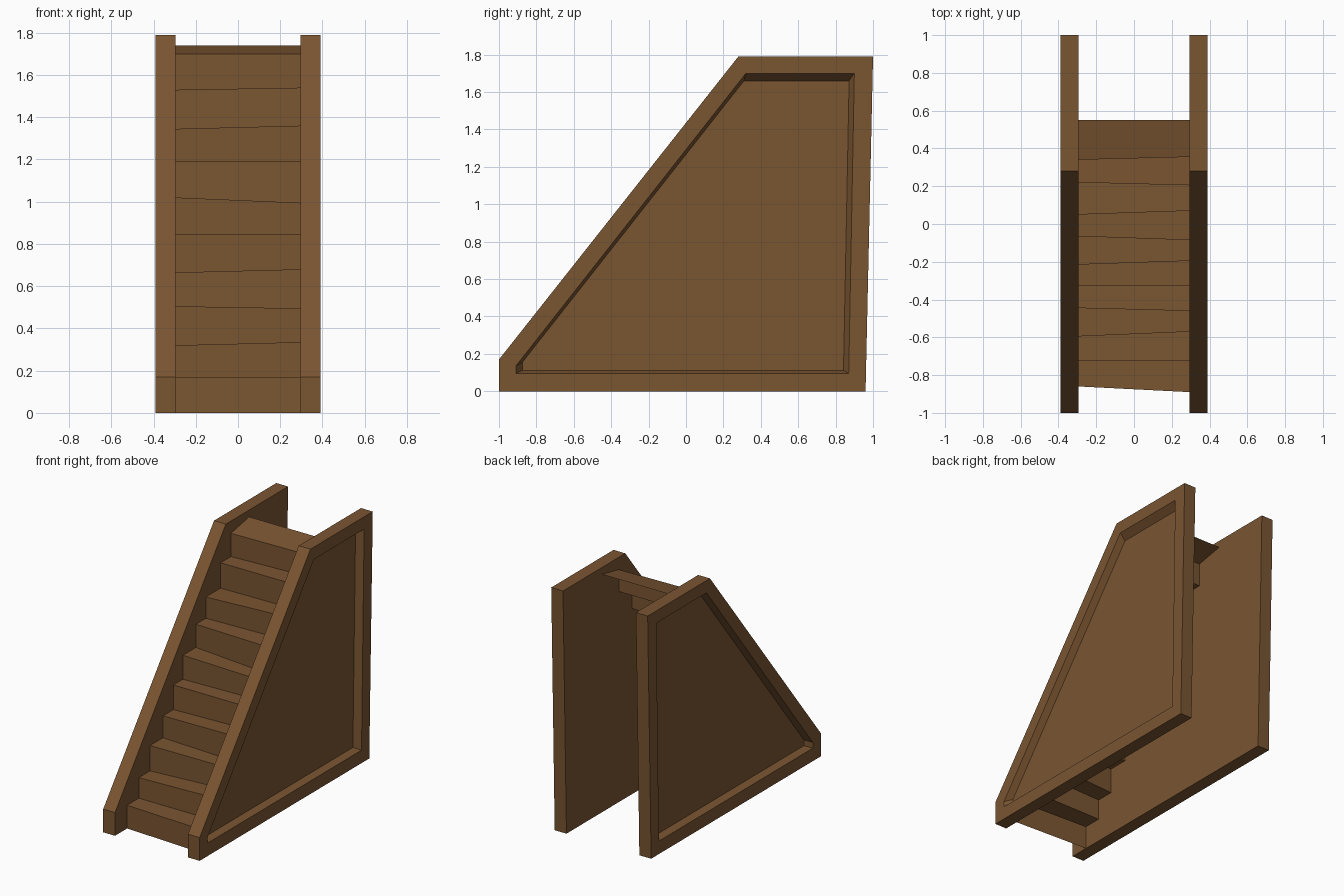
import bpy, bmesh

if "Cube" in bpy.data.objects:
    bpy.data.objects.remove(bpy.data.objects["Cube"])

wood = bpy.data.materials.new("brown_wood")
wood.diffuse_color = (0.195, 0.091, 0.031, 1)
wood.use_nodes = True
wood.node_tree.nodes["Principled BSDF"].inputs["Base Color"].default_value = wood.diffuse_color


def make_object(name, bm):
    mesh = bpy.data.meshes.new(name)
    bm.to_mesh(mesh)
    bm.free()
    mesh.materials.append(wood)
    obj = bpy.data.objects.new(name, mesh)
    bpy.context.collection.objects.link(obj)
    return obj


# Side panels: (y, z) outlines joined ring by ring, with a sunken outer face
outline = [(-1, 0), (0.96, 0), (1, 1.79), (0.28, 1.79), (-1, 0.17)]
rim = [(-0.91, 0.095), (0.87, 0.095), (0.90, 1.70), (0.32, 1.70), (-0.91, 0.135)]
sunk = [(-0.875, 0.112), (0.842, 0.112), (0.872, 1.66), (0.31, 1.66), (-0.875, 0.155)]


def side_panel(name, side):
    bm = bmesh.new()
    rings = [[bm.verts.new((side * x, y, z)) for y, z in ring]
             for x, ring in ((0.295, outline), (0.39, outline), (0.39, rim), (0.34, sunk))]
    for a, b in zip(rings, rings[1:]):
        for i in range(5):
            j = (i + 1) % 5
            bm.faces.new((a[i], a[j], b[j], b[i]))
    bm.faces.new(rings[0])
    bm.faces.new(rings[-1])
    bmesh.ops.recalc_face_normals(bm, faces=bm.faces)
    return make_object(name, bm)


side_panel("right_side_panel", 1)
side_panel("left_side_panel", -1)

# Stairs: one folded sheet of slightly crooked risers and treads
riser_y = [(-0.86, -0.89), (-0.725, -0.725), (-0.595, -0.57), (-0.445, -0.46),
           (-0.325, -0.325), (-0.215, -0.195), (-0.065, -0.085), (0.05, 0.07),
           (0.22, 0.205), (0.34, 0.355)]
tread_z = [(0.17, 0.17), (0.32, 0.335), (0.505, 0.495), (0.665, 0.68),
           (0.845, 0.845), (1.02, 0.995), (1.19, 1.19), (1.345, 1.36),
           (1.53, 1.54), (1.70, 1.70)]
bm = bmesh.new()
rows = []
low = (0, 0)
for ys, zs in zip(riser_y, tread_z):
    rows += [(ys, low), (ys, zs)]
    low = zs
rows.append(((0.55, 0.55), (1.74, 1.74)))
edges = [[bm.verts.new((x, ys[k], zs[k])) for k, x in enumerate((-0.295, 0.295))]
         for ys, zs in rows]
for a, b in zip(edges, edges[1:]):
    bm.faces.new((a[0], a[1], b[1], b[0]))
make_object("stair_steps", bm)
